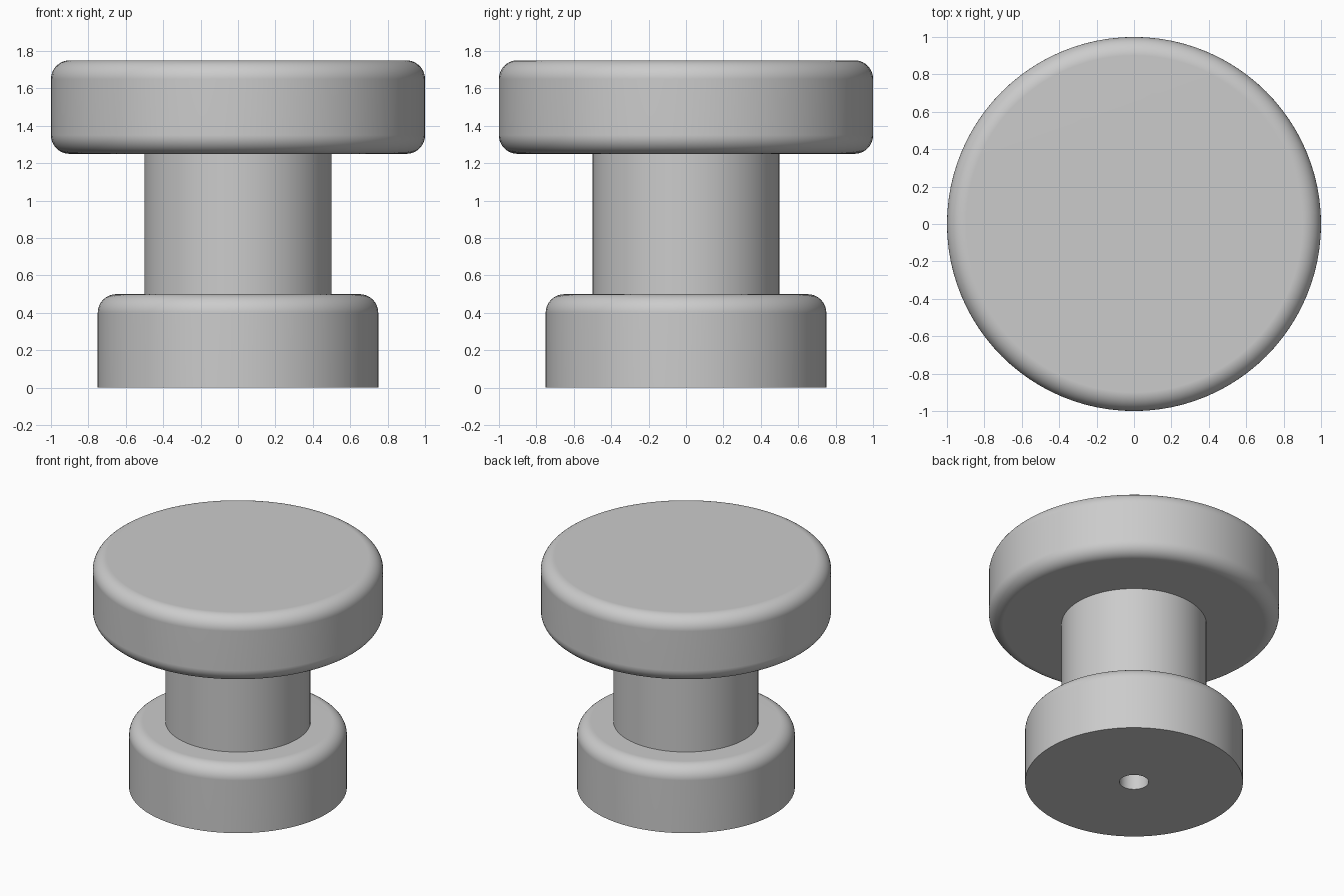
import bpy, bmesh, math

default = bpy.data.objects.get("Cube")
if default:
    bpy.data.objects.remove(default, do_unlink=True)

SEGMENTS = 96
FILLET = 0.1

grey = bpy.data.materials.new("plain grey")
grey.use_nodes = True
grey.diffuse_color = (0.6, 0.6, 0.6, 1)
grey.node_tree.nodes["Principled BSDF"].inputs["Base Color"].default_value = (0.6, 0.6, 0.6, 1)


def fillet(radius, height, start, steps=10):
    """Quarter round centred at (radius, height), starting at an angle in degrees."""
    angles = [math.radians(start + 90 * i / steps) for i in range(steps + 1)]
    return [(radius + FILLET * math.cos(a), height + FILLET * math.sin(a)) for a in angles]


def lathe(name, profile):
    """Revolve a (radius, height) profile about the vertical axis."""
    bm = bmesh.new()
    verts = [bm.verts.new((r, 0, z)) for r, z in profile]
    edges = [bm.edges.new(pair) for pair in zip(verts, verts[1:])]
    bmesh.ops.spin(bm, geom=verts + edges, cent=(0, 0, 0), axis=(0, 0, 1),
                   angle=math.tau, steps=SEGMENTS, use_duplicate=False)
    bmesh.ops.remove_doubles(bm, verts=bm.verts, dist=0.0001)
    bmesh.ops.dissolve_degenerate(bm, edges=bm.edges, dist=0.0001)
    # Profiles run upward on the outside; turn the faces if they point inward
    outer = max(bm.faces, key=lambda f: f.calc_center_median().xy.length)
    if outer.normal.xy.dot(outer.calc_center_median().xy) < 0:
        bmesh.ops.reverse_faces(bm, faces=bm.faces)
    mesh = bpy.data.meshes.new(name)
    bm.to_mesh(mesh)
    bm.free()
    mesh.materials.append(grey)
    obj = bpy.data.objects.new(name, mesh)
    bpy.context.collection.objects.link(obj)
    bpy.ops.object.select_all(action="DESELECT")
    obj.select_set(True)
    bpy.context.view_layer.objects.active = obj
    bpy.ops.object.shade_smooth_by_angle(angle=math.radians(30))
    # Keep the flat faces clean beside the rounded edges
    weighted = obj.modifiers.new("Weighted Normal", "WEIGHTED_NORMAL")
    weighted.keep_sharp = True
    return obj


# Foot with a blind screw hole underneath and a rounded upper rim
lathe("foot", [(0, 1), (0.1, 1), (0.1, 0), (0.75, 0)]
      + fillet(0.65, 0.4, 0) + [(0.5, 0.5)])

# Straight neck
lathe("neck", [(0.5, 0.5), (0.5, 1.25)])

# Wide grip, rounded on both rims
lathe("grip", [(0.5, 1.25)] + fillet(0.9, 1.35, -90) + fillet(0.9, 1.65, 0) + [(0, 1.75)])
